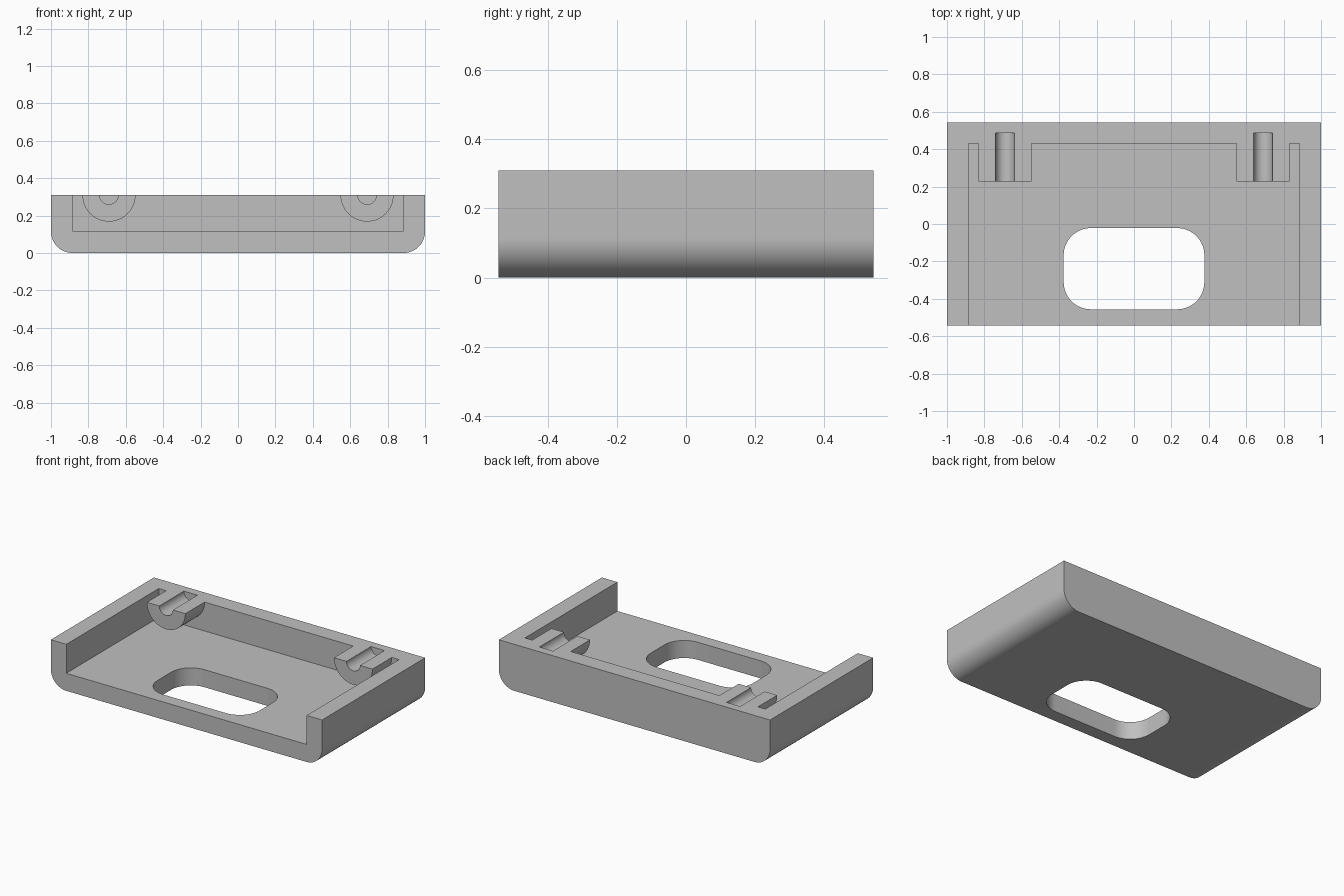
import bpy, bmesh
from math import cos, sin, pi, radians
from mathutils import Vector

cube = bpy.data.objects.get("Cube")
if cube:
    bpy.data.objects.remove(cube, do_unlink=True)

WIDTH, HALF_DEPTH, HEIGHT = 1.0, 0.543, 0.31
FLOOR, WALL_X, WALL_Y = 0.117, 0.886, 0.431
PEG_X, PEG_R, PEG_FRONT = 0.69, 0.142, 0.228
GROOVE_R, GROOVE_END = 0.05, 0.487


def arc(cx, cy, r, start, end, steps):
    return [(cx + r * cos(start + (end - start) * i / steps),
             cy + r * sin(start + (end - start) * i / steps)) for i in range(steps + 1)]


def extrude(name, profile, start, end, axis):
    """Extrude a closed profile along y (profile in x, z) or z (profile in x, y)."""
    bm = bmesh.new()
    place = (lambda a, b: (a, start, b)) if axis == "y" else (lambda a, b: (a, b, start))
    face = bm.faces.new([bm.verts.new(place(a, b)) for a, b in profile])
    move = bmesh.ops.extrude_face_region(bm, geom=[face])
    verts = [v for v in move["geom"] if isinstance(v, bmesh.types.BMVert)]
    step = Vector((0, end - start, 0)) if axis == "y" else Vector((0, 0, end - start))
    bmesh.ops.translate(bm, verts=verts, vec=step)
    bmesh.ops.recalc_face_normals(bm, faces=bm.faces)
    mesh = bpy.data.meshes.new(name)
    bm.to_mesh(mesh)
    bm.free()
    obj = bpy.data.objects.new(name, mesh)
    bpy.context.collection.objects.link(obj)
    return obj


def cut(target, cutter):
    """Subtract the cutter, then discard it."""
    cutter.hide_render = True
    mod = target.modifiers.new("cut", "BOOLEAN")
    mod.operation, mod.solver, mod.object = "DIFFERENCE", "EXACT", cutter
    bpy.context.view_layer.objects.active = target
    bpy.ops.object.modifier_apply(modifier=mod.name)
    bpy.data.objects.remove(cutter, do_unlink=True)


def rod(name, x, r, start, end):
    return extrude(name, arc(x, HEIGHT, r, 0, 2 * pi, 64)[:-1], start, end, "y")


# Outer block with rounded lower side edges
R = 0.115
outline = (arc(-WIDTH + R, R, R, pi, 1.5 * pi, 16) + arc(WIDTH - R, R, R, 1.5 * pi, 2 * pi, 16)
           + [(WIDTH, HEIGHT), (-WIDTH, HEIGHT)])
tray = extrude("tray", outline, -HALF_DEPTH, HALF_DEPTH, "y")

# Open-fronted recess, leaving half-round pegs on the back wall
recess = extrude("recess", [(-WALL_X, FLOOR), (WALL_X, FLOOR), (WALL_X, 0.6), (-WALL_X, 0.6)],
                 -0.8, WALL_Y, "y")
for side in (-1, 1):
    cut(recess, rod("peg_form", side * PEG_X, PEG_R, PEG_FRONT, 0.7))
cut(tray, recess)

# Half-round grooves along the pegs into the back wall
for side in (-1, 1):
    cut(tray, rod("groove", side * PEG_X, GROOVE_R, 0.1, GROOVE_END))

# Rounded opening through the floor
hx, y0, y1, r = 0.376, -0.456, -0.022, 0.145
opening = []
for i, (cx, cy) in enumerate([(hx - r, y1 - r), (-hx + r, y1 - r),
                              (-hx + r, y0 + r), (hx - r, y0 + r)]):
    opening += arc(cx, cy, r, i * pi / 2, (i + 1) * pi / 2, 16)
cut(tray, extrude("opening", opening, -0.1, 0.2, "z"))

# Plain grey finish
grey = bpy.data.materials.new("light_grey")
grey.use_nodes = True
colour = (0.53, 0.53, 0.53, 1)
grey.diffuse_color = colour
grey.node_tree.nodes["Principled BSDF"].inputs["Base Color"].default_value = colour
tray.data.materials.clear()
tray.data.materials.append(grey)

bpy.ops.object.select_all(action="DESELECT")
tray.select_set(True)
bpy.context.view_layer.objects.active = tray
bpy.ops.object.shade_smooth_by_angle(angle=radians(30))
